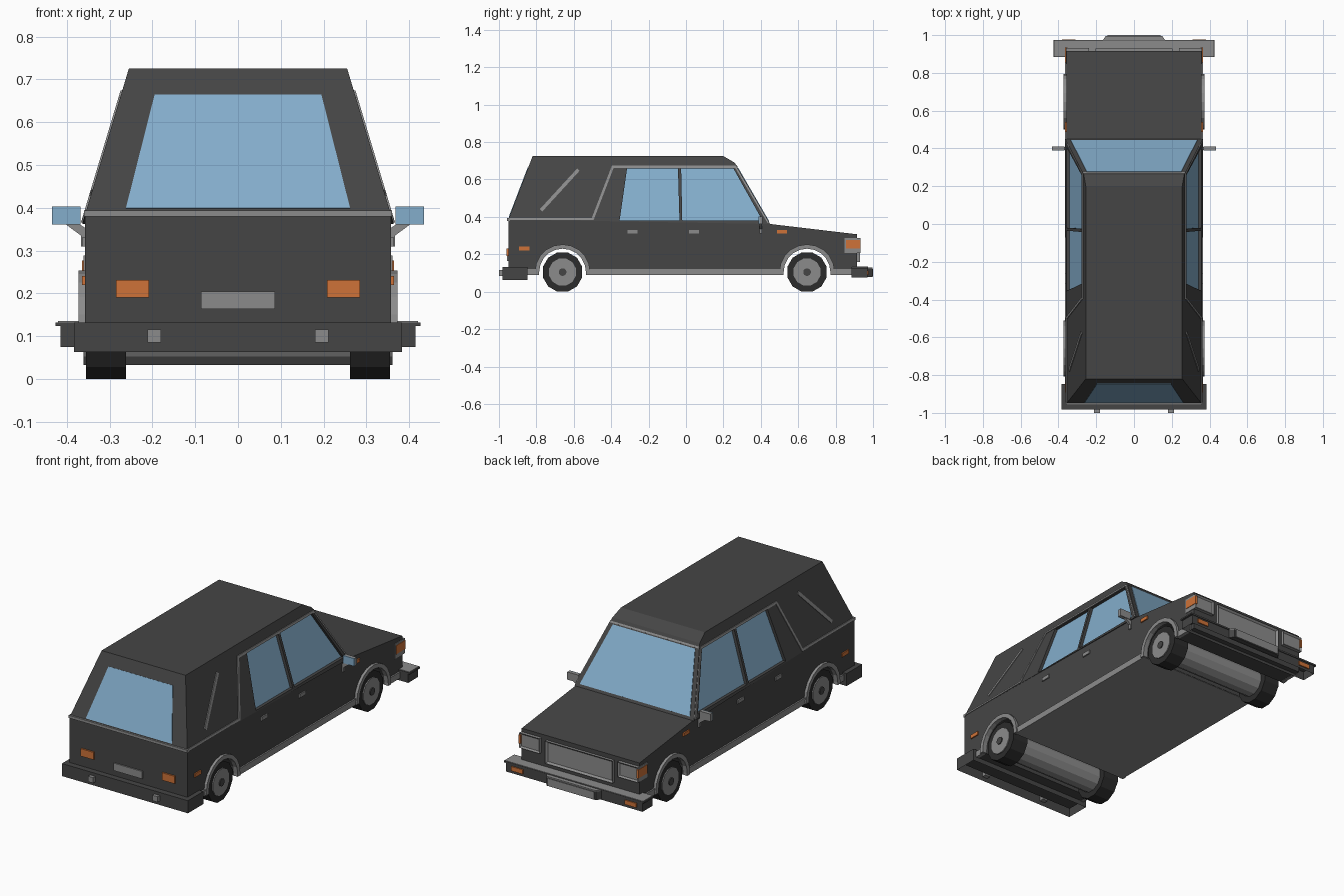
import bpy, bmesh, math
from mathutils import Vector

if "Cube" in bpy.data.objects:
    bpy.data.objects.remove(bpy.data.objects["Cube"])


def material(name, rgb):
    m = bpy.data.materials.new(name)
    m.diffuse_color = (*rgb, 1)
    m.use_nodes = True
    m.node_tree.nodes["Principled BSDF"].inputs["Base Color"].default_value = m.diffuse_color
    return m


BLACK = material("body black", (0.06, 0.06, 0.06))
GREY = material("trim grey", (0.26, 0.26, 0.26))
GLASS = material("window blue", (0.23, 0.42, 0.60))
ORANGE = material("lamp orange", (0.62, 0.17, 0.04))
RUBBER = material("tyre black", (0.025, 0.025, 0.025))


def finish(name, bm, mat, mirror):
    bmesh.ops.recalc_face_normals(bm, faces=bm.faces)
    me = bpy.data.meshes.new(name)
    bm.to_mesh(me)
    bm.free()
    me.materials.append(mat)
    ob = bpy.data.objects.new(name, me)
    bpy.context.collection.objects.link(ob)
    if mirror:
        ob.modifiers.new("Mirror", 'MIRROR')
    return ob


def loft(name, a, b, mat, mirror=False):
    """Solid between two matching outlines."""
    bm = bmesh.new()
    va = [bm.verts.new(p) for p in a]
    vb = [bm.verts.new(p) for p in b]
    bm.faces.new(va)
    bm.faces.new(vb[::-1])
    n = len(a)
    for i in range(n):
        j = (i + 1) % n
        bm.faces.new((va[i], va[j], vb[j], vb[i]))
    return finish(name, bm, mat, mirror)


def prism(name, pts, x0, x1, mat, mirror=False):
    """Side outline (y, z) spanned from x0(z) to x1(z)."""
    f0 = x0 if callable(x0) else lambda z: x0
    f1 = x1 if callable(x1) else lambda z: x1
    return loft(name, [(f0(z), y, z) for y, z in pts],
                [(f1(z), y, z) for y, z in pts], mat, mirror)


def plate(name, pts, offset, mat, mirror=False):
    o = Vector(offset)
    return loft(name, pts, [Vector(p) + o for p in pts], mat, mirror)


def box(name, x, y, z, mat, mirror=False):
    return prism(name, [(y[0], z[0]), (y[1], z[0]), (y[1], z[1]), (y[0], z[1])],
                 x[0], x[1], mat, mirror)


def framed_box(name, x, y, z, border, depth, mat, mirror=False, facing=(0, 1, 0)):
    """Box with one panel recessed inside a frame."""
    ob = box(name, x, y, z, mat, mirror)
    bm = bmesh.new()
    bm.from_mesh(ob.data)
    d = Vector(facing)
    face = max(bm.faces, key=lambda f: f.normal.dot(d))
    bmesh.ops.inset_region(bm, faces=[face], thickness=border, depth=0)
    bmesh.ops.translate(bm, verts=face.verts, vec=-depth * d)
    bm.to_mesh(ob.data)
    bm.free()
    return ob


def strip(p, q, w):
    p, q = Vector(p), Vector(q)
    d = (q - p).normalized()
    n = Vector((-d.y, d.x)) * w / 2
    return [tuple(p + n), tuple(q + n), tuple(q - n), tuple(p - n)]


def arc(cy, cz, r, a0, a1, n):
    return [(cy + r * math.cos(a0 + (a1 - a0) * i / n),
             cz + r * math.sin(a0 + (a1 - a0) * i / n)) for i in range(n + 1)]


W = 0.358                       # half width of lower body
WHEELS = (-0.66, 0.647)
BASE = 0.09


def cabin_x(z):
    return W - (z - 0.382) * 0.3


def out(d):
    return lambda z: cabin_x(z) + d


# Lower body with wheel tunnels cut through
body = [(-0.95, BASE)]
for wy in WHEELS:
    body += [(wy - 0.128, BASE)] + arc(wy, 0.105, 0.126, math.pi, 0, 10) + [(wy + 0.128, BASE)]
body += [(0.915, BASE), (0.915, 0.307), (0.45, 0.362), (-0.95, 0.386)]
prism("lower_body", body, -W, W, BLACK)

# Tapered cabin and roof
cabin = prism("cabin", [(-0.95, 0.386), (-0.82, 0.725), (0.2, 0.725), (0.26, 0.69), (0.45, 0.362)],
              lambda z: -cabin_x(z), cabin_x, BLACK)

# Side windows sit in recesses cut into the cabin
for name, pts in (("rear_side_window", [(-0.355, 0.382), (-0.035, 0.382), (-0.043, 0.66), (-0.315, 0.66)]),
                  ("front_side_window", [(-0.02, 0.382), (0.408, 0.382), (0.253, 0.66), (-0.026, 0.66)])):
    prism(name, pts, out(-0.024), out(-0.017), GLASS, True)
    cutter = prism(name + "_cutter", pts, out(-0.02), out(0.05), BLACK, True)
    cutter.hide_render = True
    cutter.display_type = 'WIRE'
    cut = cabin.modifiers.new("Window", 'BOOLEAN')
    cut.operation, cut.solver, cut.object = 'DIFFERENCE', 'EXACT', cutter


# Windscreen and rear window lie on the sloping cabin ends
def end_window(name, low, high, zs, xs, normal, mat):
    pts = []
    for sx, k in ((-1, 0), (1, 0), (1, 1), (-1, 1)):
        t = (zs[k] - low[1]) / (high[1] - low[1])
        pts.append((sx * xs[k], low[0] + t * (high[0] - low[0]), zs[k]))
    plate(name, pts, Vector(normal).normalized() * 0.003, mat)


WS = ((0.45, 0.362), (0.26, 0.69))
end_window("windscreen", *WS, (0.375, 0.662), (0.335, 0.25), (0, 0.328, 0.19), GLASS)
end_window("windscreen_top_trim", *WS, (0.667, 0.675), (0.272, 0.27), (0, 0.5, 0.3), GREY)
end_window("rear_window", (-0.95, 0.386), (-0.82, 0.725), (0.398, 0.663), (0.262, 0.195),
           (0, -0.339, 0.13), GLASS)

# Bright side mouldings, landau bar, rear belt moulding
for name, p, q, w in (("belt_moulding", (-0.945, 0.389), (-0.494, 0.389), 0.012),
                      ("quarter_moulding", (-0.5, 0.386), (-0.39, 0.672), 0.013),
                      ("roof_moulding", (-0.393, 0.668), (0.268, 0.668), 0.012),
                      ("pillar_moulding", (0.264, 0.668), (0.44, 0.368), 0.008),
                      ("landau_bar", (-0.775, 0.435), (-0.575, 0.653), 0.018)):
    prism(name, strip(p, q, w), out(-0.004), out(0.004), GREY, True)
box("rear_belt_moulding", (-0.36, 0.36), (-0.957, -0.94), (0.379, 0.394), GREY)

# Sills (the middle one is a full-width floor slab) and wheel arch trims
for name, y0, y1 in (("rear_sill", -0.86, -0.79), ("front_sill", 0.787, 0.89)):
    box(name, (W - 0.01, W + 0.008), (y0, y1), (BASE - 0.002, 0.122), GREY, True)
box("floor_slab", (-W - 0.008, W + 0.008), (-0.53, 0.517), (BASE - 0.002, 0.122), GREY)
for wy in WHEELS:
    outer = arc(wy, 0.105, 0.148, math.pi, 0, 10)
    inner = arc(wy, 0.105, 0.125, 0, math.pi, 10)
    prism("wheel_arch_trim", [(wy - 0.148, BASE)] + outer + [(wy + 0.148, BASE), (wy + 0.125, BASE)]
          + inner + [(wy - 0.125, BASE)], W - 0.008, W + 0.015, GREY, True)


# Wheels, with a hub drum running across the car
def disc(y, r):
    s = math.pi / 12
    return arc(y, 0.105, r / math.cos(s), s, s + 22 * s, 11)


for wy in WHEELS:
    prism("tyre", disc(wy, 0.105), 0.262, 0.355, RUBBER, True)
    prism("hub_drum", disc(wy, 0.072), -0.361, 0.361, GREY)
    prism("hub_cap", disc(wy, 0.02), 0.355, 0.366, BLACK, True)

# Rear bumper (open underneath), number plate and lamps
framed_box("rear_bumper", (-0.383, 0.383), (-0.982, -0.848), (0.063, 0.132), 0.008, 0.06, BLACK,
           facing=(0, 0, -1))
box("bumper_pad", (0.18, 0.212), (-1.0, -0.955), (0.085, 0.115), GREY, True)
box("rear_plate", (-0.087, 0.087), (-0.957, -0.949), (0.163, 0.204), GREY)
box("tail_lamp", (0.208, 0.285), (-0.959, -0.945), (0.19, 0.231), ORANGE, True)

# Front bumper with lip and centre step
framed_box("front_bumper", (-0.415, 0.415), (0.885, 0.97), (0.075, 0.126), 0.008, 0.045, BLACK,
           facing=(0, 0, -1))
box("bumper_lip", (-0.426, 0.426), (0.885, 0.974), (0.124, 0.132), BLACK)
box("bumper_top", (-0.42, 0.42), (0.888, 0.972), (0.131, 0.135), GREY)
step = [(-0.17, 0.965), (0.17, 0.965), (0.15, 0.996), (-0.15, 0.996)]
plate("bumper_step", [(x, y, 0.078) for x, y in step], (0, 0, 0.046), BLACK)
plate("bumper_step_top", [(x, y, 0.124) for x, y in step], (0, 0, 0.006), GREY)
box("front_plate", (-0.14, 0.14), (0.994, 1.0), (0.082, 0.122), GREY)
box("bumper_signal", (0.31, 0.38), (0.965, 0.976), (0.09, 0.114), ORANGE, True)

# Grille and headlamps, with signal lamps on the fender sides
framed_box("grille", (-0.205, 0.205), (0.9, 0.93), (0.16, 0.283), 0.014, 0.01, GREY)
framed_box("headlamp", (0.237, 0.361), (0.848, 0.933), (0.206, 0.288), 0.012, 0.008, GREY, True)
box("corner_signal", (0.352, 0.364), (0.855, 0.934), (0.23, 0.277), ORANGE, True)

# Door handles and side markers
for name, y0, y1, z0, z1, mat in (("rear_door_handle", -0.314, -0.26, 0.31, 0.33, GREY),
                                  ("front_door_handle", 0.015, 0.069, 0.31, 0.33, GREY),
                                  ("rear_side_marker", -0.893, -0.838, 0.22, 0.241, ORANGE),
                                  ("front_side_marker", 0.487, 0.54, 0.31, 0.329, ORANGE)):
    box(name, (W - 0.005, W + 0.007), (y0, y1), (z0, z1), mat, True)

# Door mirrors
box("mirror_shell", (0.368, 0.435), (0.392, 0.41), (0.361, 0.403), GREY, True)
box("mirror_glass", (0.368, 0.435), (0.388, 0.393), (0.361, 0.403), GLASS, True)
plate("mirror_bracket", [(x, 0.393, z) for x, z in ((0.35, 0.31), (0.367, 0.31), (0.367, 0.335),
      (0.405, 0.363), (0.372, 0.363), (0.35, 0.348))], (0, 0.014, 0), GREY, True)
